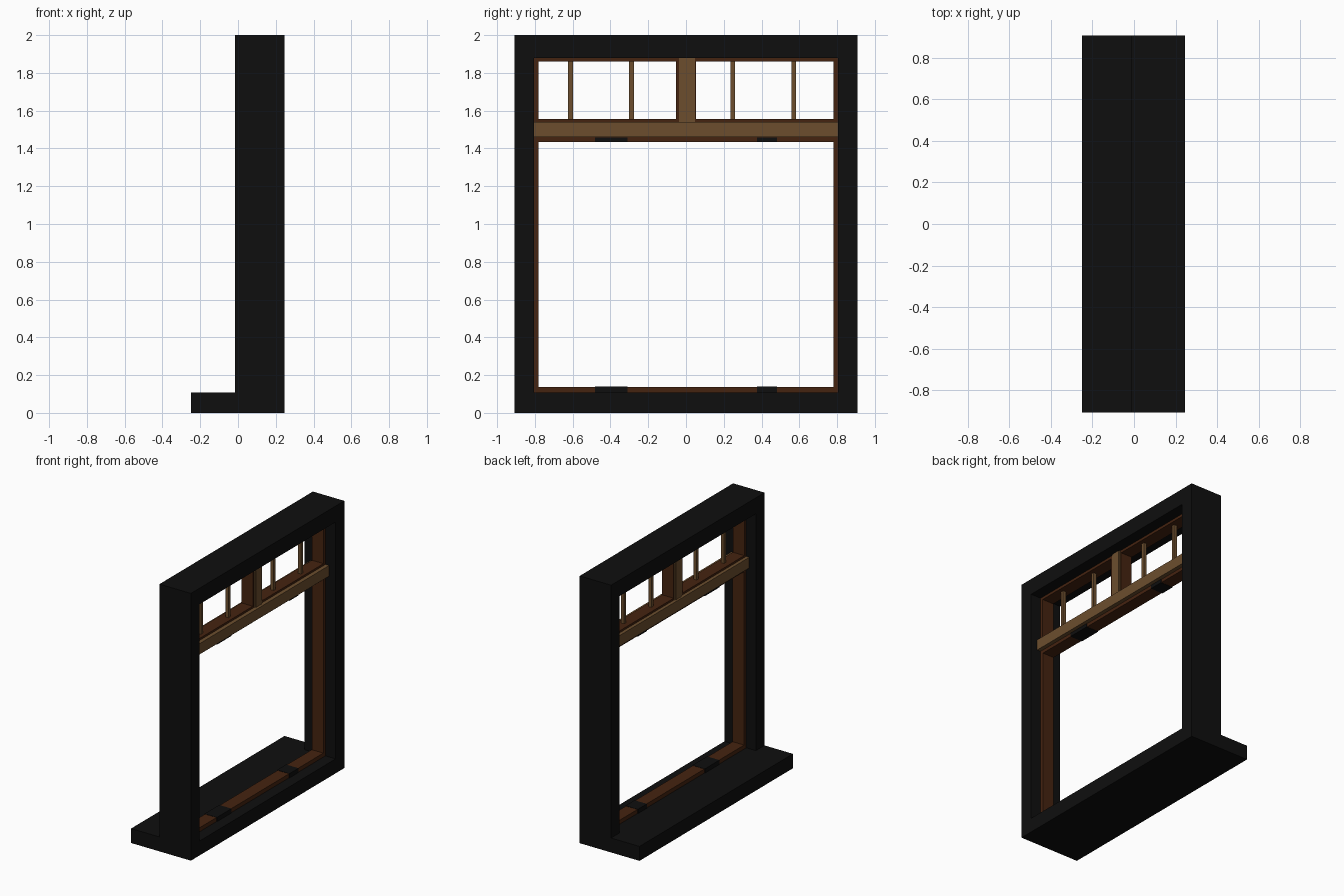
import bpy
import bmesh

if "Cube" in bpy.data.objects:
    bpy.data.objects.remove(bpy.data.objects["Cube"])


def material(name, rgb):
    m = bpy.data.materials.new(name)
    m.diffuse_color = (*rgb, 1.0)
    m.use_nodes = True
    m.node_tree.nodes["Principled BSDF"].inputs["Base Color"].default_value = m.diffuse_color
    return m


BLACK = material("black_surround", (0.0045, 0.0045, 0.0045))
BROWN = material("dark_brown_wood", (0.060, 0.017, 0.005))
TAN = material("tan_wood", (0.150, 0.076, 0.027))


def finish(name, bm, mat):
    bmesh.ops.recalc_face_normals(bm, faces=bm.faces)
    me = bpy.data.meshes.new(name)
    bm.to_mesh(me)
    bm.free()
    me.materials.append(mat)
    ob = bpy.data.objects.new(name, me)
    bpy.context.collection.objects.link(ob)
    return ob


def box(name, x, y, z, mat):
    """Box from (min, max) ranges."""
    bm = bmesh.new()
    bmesh.ops.create_cube(bm, size=1)
    for v in bm.verts:
        v.co = [r[0] if c < 0 else r[1] for c, r in zip(v.co, (x, y, z))]
    return finish(name, bm, mat)


def ring(name, x, y, z, t, mat):
    """Mitred rectangular frame; t = (side, bottom, top) widths."""
    side, bottom, top = t
    bm = bmesh.new()
    loops = []
    inner_y, inner_z = (y[0] + side, y[1] - side), (z[0] + bottom, z[1] - top)
    for xx, ys, zs in ((x[0], y, z), (x[1], y, z),
                       (x[1], inner_y, inner_z), (x[0], inner_y, inner_z)):
        loops.append([bm.verts.new((xx, ys[i], zs[j]))
                      for i, j in ((0, 0), (1, 0), (1, 1), (0, 1))])
    for a in range(4):
        p, q = loops[a], loops[(a + 1) % 4]
        for i in range(4):
            k = (i + 1) % 4
            bm.faces.new((p[i], p[k], q[k], q[i]))
    return finish(name, bm, mat)


# Black surround and projecting sill
ring("surround", (-0.015, 0.245), (-0.907, 0.907), (0, 2), (0.102, 0.108, 0.12), BLACK)
box("sill", (-0.25, -0.015), (-0.907, 0.907), (0, 0.108), BLACK)

# Brown sashes: one large below, two small above
SASH = (0.065, 0.16)
ring("lower_sash", SASH, (-0.805, 0.805), (0.108, 1.46), (0.025, 0.03, 0.025), BROWN)
ring("upper_sash_left", SASH, (-0.805, -0.03), (1.53, 1.88), (0.023, 0.025, 0.02), BROWN)
ring("upper_sash_right", SASH, (0.03, 0.805), (1.53, 1.88), (0.023, 0.025, 0.02), BROWN)

# Tan transom and centre mullion with its raised cover
box("transom", (0.04, 0.19), (-0.805, 0.805), (1.46, 1.54), TAN)
box("mullion", (0.06, 0.165), (-0.037, 0.047), (1.54, 1.88), TAN)
box("mullion_cover", (0.055, 0.17), (-0.027, 0.037), (1.54, 1.88), TAN)

# Thin glazing bars in the upper sashes
for i, y in enumerate((-0.612, -0.288, 0.248, 0.57)):
    box(f"glazing_bar_{i + 1}", (0.105, 0.13), (y - 0.0125, y + 0.0125), (1.553, 1.862), TAN)

# Black catches wrapping the lower sash rails
for i, y in enumerate(((-0.483, -0.31), (0.375, 0.482))):
    box(f"lower_catch_{i + 1}", (0.061, 0.164), y, (0.107, 0.14), BLACK)
    box(f"upper_catch_{i + 1}", (0.061, 0.164), y, (1.433, 1.459), BLACK)
